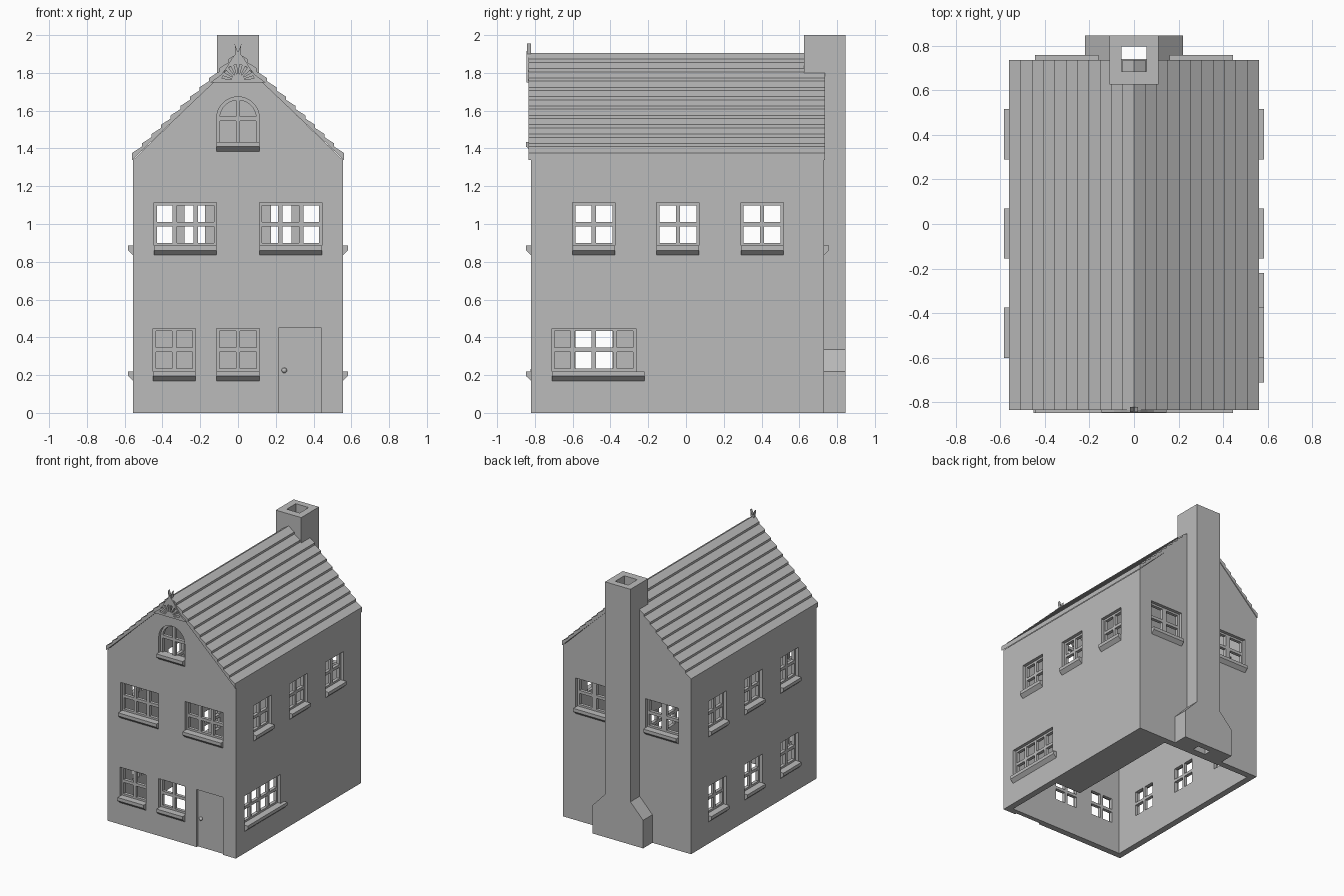
import bpy, bmesh, math
from mathutils import Vector

cube = bpy.data.objects.get("Cube")
if cube:
    bpy.data.objects.remove(cube)

grey = bpy.data.materials.new("plain_grey")
grey.use_nodes = True
grey.diffuse_color = (0.5, 0.5, 0.5, 1)
grey.node_tree.nodes["Principled BSDF"].inputs["Base Color"].default_value = (0.5, 0.5, 0.5, 1)

HALF, FRONT, BACK, WALL = 0.555, -0.82, 0.73, 0.05
EAVE, RIDGE = 1.34, 1.875


def finish(name, bm):
    bmesh.ops.recalc_face_normals(bm, faces=bm.faces[:])
    mesh = bpy.data.meshes.new(name)
    bm.to_mesh(mesh)
    bm.free()
    mesh.materials.append(grey)
    obj = bpy.data.objects.new(name, mesh)
    bpy.context.scene.collection.objects.link(obj)
    return obj


def make(name, prisms):
    """One object from prisms, each given as (outline points, extrusion vector)."""
    bm = bmesh.new()
    for pts, vec in prisms:
        low = [bm.verts.new(p) for p in pts]
        high = [bm.verts.new(Vector(p) + Vector(vec)) for p in pts]
        bm.faces.new(low)
        bm.faces.new(high[::-1])
        for i in range(len(pts)):
            j = (i + 1) % len(pts)
            bm.faces.new((low[i], low[j], high[j], high[i]))
    return finish(name, bm)


def boolean(obj, cutter, operation="DIFFERENCE"):
    mod = obj.modifiers.new("cut", "BOOLEAN")
    mod.operation, mod.solver, mod.object = operation, "EXACT", cutter
    bpy.context.view_layer.objects.active = obj
    bpy.ops.object.modifier_apply(modifier=mod.name)
    bpy.data.objects.remove(cutter)


def on_wall(side, u, d, z):
    """Point on a wall: u along it, d inward from its outer face."""
    return {"front": (u, FRONT + d, z), "back": (u, BACK - d, z),
            "left": (HALF - d, u, z), "right": (d - HALF, u, z)}[side]


def panel(side, outline, d0, d1):
    """Prism with an outline in (u, z), running from depth d0 to d1."""
    a, b = Vector(on_wall(side, 0, d0, 0)), Vector(on_wall(side, 0, d1, 0))
    return [on_wall(side, u, d0, z) for u, z in outline], b - a


def rect(u0, u1, z0, z1):
    return [(u0, z0), (u1, z0), (u1, z1), (u0, z1)]


def arch(r, base, spring, n=16):
    return [(-r, base), (r, base)] + [
        (r * math.cos(math.pi * i / n), spring + r * math.sin(math.pi * i / n)) for i in range(n + 1)]


def block(x0, x1, y0, y1, z0, z1):
    return [(x0, y0, z0), (x1, y0, z0), (x1, y1, z0), (x0, y1, z0)], (0, 0, z1 - z0)


def sill(name, side, u0, u1, top):
    profile = [(0.03, 0), (-0.027, 0), (-0.027, -0.025), (0, -0.05), (0.03, -0.05)]
    a, b = Vector(on_wall(side, u0, 0, 0)), Vector(on_wall(side, u1, 0, 0))
    make(name, [([on_wall(side, u0, d, top + z) for d, z in profile], b - a)])


def gable(y0, y1, half, z0, eave, ridge):
    return [(-half, y0, z0), (half, y0, z0), (half, y0, eave), (0, y0, ridge), (-half, y0, eave)], (0, y1 - y0, 0)


# Window list: side, start, end, bottom, pane columns, sill overrun
LOW, HIGH, TALL = 0.22, 0.885, 0.228
windows = [("front", -0.45, -0.225, LOW, 2, 0), ("front", -0.113, 0.113, LOW, 2, 0),
           ("left", -0.71, -0.265, LOW, 4, 0.045)]
for s in (-1, 1):
    windows.append(("front", min(s * 0.113, s * 0.445), max(s * 0.113, s * 0.445), HIGH, 3, 0))
    windows.append(("back", min(s * 0.16, s * 0.445), max(s * 0.16, s * 0.445), HIGH, 2, 0))
for u in (-0.6, -0.155, 0.29):
    windows += [("left", u, u + 0.225, HIGH, 2, 0), ("right", u, u + 0.225, HIGH, 2, 0),
                ("right", u, u + 0.225, LOW, 2, 0)]

# Hollow walls with openings
walls = make("walls", [gable(FRONT, BACK, HALF, 0, EAVE, RIDGE)])
boolean(walls, make("room_cutter", [gable(FRONT + WALL, BACK - WALL, HALF - WALL, -0.1, EAVE - 0.02, RIDGE - 0.07)]))
holes = [panel(s, rect(a, b, z, z + TALL), -0.1, 0.1) for s, a, b, z, n, o in windows]
holes.append(panel("front", arch(0.113, 1.415, 1.56), -0.1, 0.1))
holes.append(panel("front", rect(0.215, 0.443, -0.1, 0.45), -0.1, 0.1))
boolean(walls, make("opening_cutter", holes))

# Window frames, bars and sills
IN, OUT, EDGE, BAR = 0.025, WALL, 0.015, 0.0115
for i, (side, a, b, z, cols, over) in enumerate(windows):
    top = z + TALL
    bar = 0.02 if side == "back" else BAR
    bars = [rect(a, b, z, z + EDGE), rect(a, b, top - EDGE, top),
            rect(a, a + EDGE, z, top), rect(b - EDGE, b, z, top),
            rect(a, b, z + TALL / 2 - BAR, z + TALL / 2 + BAR)]
    for c in range(1, cols):
        u = a + (b - a) * c / cols
        bars.append(rect(u - bar, u + bar, z, top))
    make(f"window_frame_{i}", [panel(side, r, IN, OUT) for r in bars])
    sill(f"window_sill_{i}", side, a, b + over, z)

# Arched attic window
attic = make("attic_window_frame", [panel("front", arch(0.113, 1.415, 1.56), IN, OUT)])
boolean(attic, make("attic_cutter", [panel("front", arch(0.096, 1.432, 1.56), 0, 0.1)]))
make("attic_window_bars", [panel("front", rect(-BAR, BAR, 1.42, 1.665), IN, OUT),
                           panel("front", rect(-0.1, 0.1, 1.545, 1.568), IN, OUT)])
sill("attic_window_sill", "front", -0.113, 0.113, 1.435)

# Door and knob
make("door", [panel("front", rect(0.215, 0.443, 0, 0.45), 0.015, WALL)])
bm = bmesh.new()
bmesh.ops.create_uvsphere(bm, u_segments=16, v_segments=10, radius=0.014)
bmesh.ops.translate(bm, verts=bm.verts, vec=(0.245, FRONT + 0.01, 0.225))
knob = finish("door_knob", bm)
for p in knob.data.polygons:
    p.use_smooth = True

# Partial floor slab
make("floor_slab", [block(0.28, HALF - 0.005, -0.28, BACK - 0.01, 0, 0.02)])

# Stepped roof courses
N, X, RISER = 11, 0.56, 0.017
rise = (1.905 - 1.36) / N
steps = []
for i in range(N):
    x, z = X * (1 - i / N), 1.36 + i * rise
    steps += [(x, z), (x, z + RISER)]
steps[0] = (X, EAVE)
outline = steps + [(0, 1.905)] + [(-x, z) for x, z in reversed(steps)] + [(0, RIDGE - 0.005)]
make("roof", [([(x, -0.835, z) for x, z in outline], (0, 1.57, 0))])

# Gable ornament with fan slots and a forked tip
half_edge = [(0.145, 1.75), (0.09, 1.79), (0.06, 1.83), (0.03, 1.88)]
fan = half_edge + [(0, 1.915)] + [(-x, z) for x, z in reversed(half_edge)]
ornament = make("gable_ornament", [panel("front", fan, -0.025, 0)])
slots = []
for deg in (12, 35, 58, 80, 100, 122, 145, 168):
    d = Vector((math.cos(math.radians(deg)), math.sin(math.radians(deg))))
    n = Vector((-d.y, d.x))
    c = Vector((0, 1.76))
    quad = [c + d * 0.035 - n * 0.002, c + d * 0.085 - n * 0.007,
            c + d * 0.085 + n * 0.007, c + d * 0.035 + n * 0.002]
    slots.append(panel("front", quad, -0.05, 0.05))
boolean(ornament, make("slot_cutter", slots))
make("ornament_tip", [panel("front", [(0, 1.89), (s * 0.012, 1.895), (s * 0.018, 1.955), (s * 0.003, 1.915)],
                            -0.022, 0) for s in (-1, 1)])

# Chimney with flared base and open flue
side = [(0.22, 0), (0.22, 0.22), (0.11, 0.335), (0.11, 2)]
stack = side + [(-x, z) for x, z in reversed(side)]
chimney = make("chimney", [([(x, BACK, z) for x, z in stack], (0, 0.115, 0))])
boolean(chimney, make("chimney_head", [block(-0.11, 0.11, 0.625, 0.8, 1.8, 2)]), "UNION")
boolean(chimney, make("flue_cutter", [block(-0.056, 0.056, 0.74, 0.795, -0.1, 2.1)]))
boolean(chimney, make("flue_mouth_cutter", [block(-0.056, 0.056, 0.683, 0.795, 1.85, 2.1)]))
